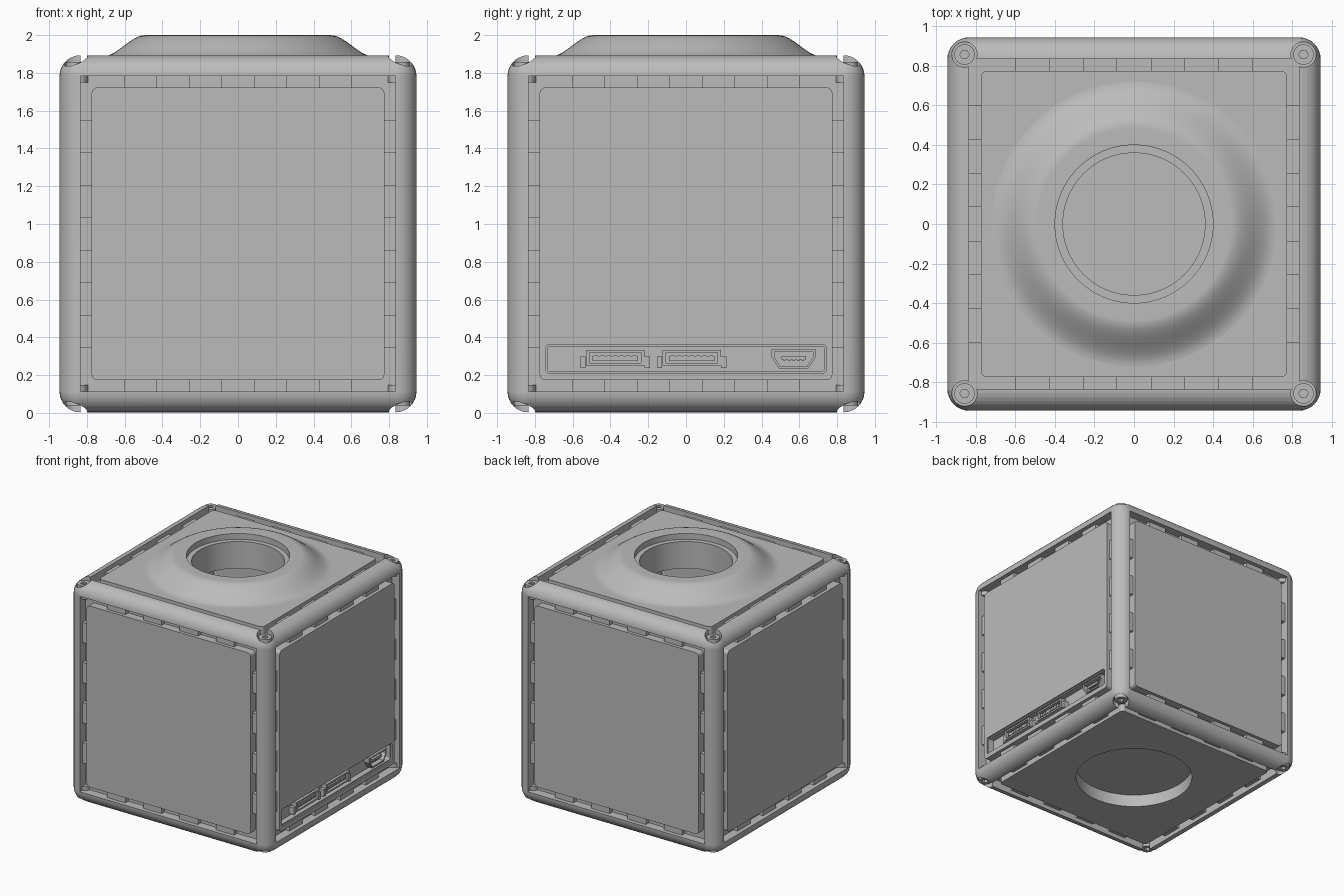
import bpy, bmesh, math
from mathutils import Matrix, Vector

if "Cube" in bpy.data.objects:
    bpy.data.objects.remove(bpy.data.objects["Cube"], do_unlink=True)

grey = bpy.data.materials.new("plain grey")
grey.use_nodes = True
colour = (0.5, 0.5, 0.5, 1)
grey.diffuse_color = colour
grey.node_tree.nodes["Principled BSDF"].inputs["Base Color"].default_value = colour

MID = Vector((0, 0, 0.948))   # centre of the cube
HALF = 0.945                  # half size of the frame
OPEN = 0.835                  # half size of each panel opening
FACE = 0.937                  # panel surface, measured from the centre
BASE = 0.87                   # bottom of the groove round a panel


def frame_of(u, v):
    """Placement whose local z points out of one side of the cube."""
    u, v = Vector(u), Vector(v)
    m = Matrix((u, v, u.cross(v))).transposed().to_4x4()
    return Matrix.Translation(MID) @ m


SIDES = {
    "front": frame_of((1, 0, 0), (0, 0, 1)),
    "back": frame_of((-1, 0, 0), (0, 0, 1)),
    "left": frame_of((0, 1, 0), (0, 0, 1)),
    "right": frame_of((0, -1, 0), (0, 0, 1)),
    "top": frame_of((1, 0, 0), (0, 1, 0)),
    "bottom": frame_of((1, 0, 0), (0, -1, 0)),
}


def to_object(name, bm, place):
    bmesh.ops.recalc_face_normals(bm, faces=bm.faces)
    mesh = bpy.data.meshes.new(name)
    bm.to_mesh(mesh)
    bm.free()
    mesh.transform(place)
    mesh.materials.append(grey)
    ob = bpy.data.objects.new(name, mesh)
    bpy.context.collection.objects.link(ob)
    return ob


def circle(r, n=64, cx=0, cy=0):
    return [(cx + r * math.cos(math.tau * i / n), cy + r * math.sin(math.tau * i / n)) for i in range(n)]


def rect(hw, hh, cx=0, cy=0, r=0, n=4):
    pts = []
    for k, (sx, sy) in enumerate([(1, 1), (-1, 1), (-1, -1), (1, -1)]):
        x, y = cx + sx * (hw - r), cy + sy * (hh - r)
        steps = range(n + 1) if r else [0]
        for i in steps:
            a = math.pi / 2 * (k + i / n)
            pts.append((x + r * math.cos(a), y + r * math.sin(a)))
    return pts


def prism(name, pts, z0, z1, place):
    bm = bmesh.new()
    low = [bm.verts.new((x, y, z0)) for x, y in pts]
    high = [bm.verts.new((x, y, z1)) for x, y in pts]
    bm.faces.new(low)
    bm.faces.new(high)
    for i in range(len(pts)):
        j = (i + 1) % len(pts)
        bm.faces.new((low[i], low[j], high[j], high[i]))
    return to_object(name, bm, place)


def cut(ob, pts, z0, z1, place):
    tool = prism("cutter", pts, z0, z1, place)
    mod = ob.modifiers.new("cut", "BOOLEAN")
    mod.operation, mod.solver, mod.object = "DIFFERENCE", "EXACT", tool
    bpy.context.view_layer.objects.active = ob
    bpy.ops.object.modifier_apply(modifier=mod.name)
    bpy.data.objects.remove(tool, do_unlink=True)


def smooth(ob, angle=35):
    bpy.ops.object.select_all(action="DESELECT")
    ob.select_set(True)
    bpy.context.view_layer.objects.active = ob
    bpy.ops.object.shade_smooth_by_angle(angle=math.radians(angle))
    mod = ob.modifiers.new("even shading", "WEIGHTED_NORMAL")
    mod.keep_sharp = True


# Rounded frame with a square opening through each pair of sides
bm = bmesh.new()
bmesh.ops.create_cube(bm, size=2 * HALF)
bmesh.ops.bevel(bm, geom=bm.edges[:], offset=0.11, segments=8, profile=0.5, affect="EDGES")
frame = to_object("frame", bm, Matrix.Translation(MID))
for side in ("front", "left", "top"):
    cut(frame, rect(OPEN, OPEN), -2, 2, SIDES[side])

# Corner screws in counterbores, top and bottom
SCREW = 0.858
for side in ("top", "bottom"):
    for sx in (-1, 1):
        for sy in (-1, 1):
            x, y = sx * SCREW, sy * SCREW
            cut(frame, circle(0.064, 32, x, y), 0.87, 1.1, SIDES[side])
            head = prism(side + "_screw", circle(0.052, 32, x, y), 0.8, 0.91, SIDES[side])
            cut(head, circle(0.024, 6, x, y), 0.88, 1, SIDES[side])
            smooth(head)
            smooth(prism(side + "_screw_seat", circle(0.064, 32, x, y), 0.8, 0.875, SIDES[side]))
smooth(frame)

# Panels: a base plate, a raised field and the finger tabs round it
FIELD = 0.775
PORT_Z = -0.662
for side, place in SIDES.items():
    plate = prism(side + "_base_plate", rect(OPEN, OPEN), 0.77, BASE, place)
    field = prism(side + "_panel", rect(FIELD, FIELD, r=0.03), BASE - 0.005, FACE, place)
    if side == "top":
        cut(plate, circle(0.36, 96), 0, 2, place)
        cut(field, circle(0.4, 96), 0, 2, place)
    if side == "bottom":
        cut(plate, circle(0.47, 96), 0.83, 2, place)
        cut(field, circle(0.47, 96), 0.8, 2, place)
    if side == "left":
        cut(field, rect(0.742, 0.074, 0, PORT_Z, 0.015), 0.925, 2, place)
        cut(field, rect(0.732, 0.064, 0, PORT_Z, 0.012), 0.876, 2, place)
    smooth(plate)
    smooth(field)
    for k in range(4):
        turn = place @ Matrix.Rotation(k * math.pi / 2, 4, "Z")
        for c in (-0.515, -0.172, 0.172, 0.515):
            prism(side + "_tab", rect(0.086, (OPEN - FIELD) / 2, c, (OPEN + FIELD) / 2), BASE - 0.01, 0.91, turn)

# Flared lens mount turned round the vertical axis
profile = [(0.36, 0.77), (0.36, 1.0), (0.4, 1.0), (0.4, 1.05), (0.405, 1.052), (0.49, 1.052)]
for i in range(1, 13):
    t = i / 12
    drop = t * t * (3 - 2 * t)
    profile.append((0.49 + 0.23 * t, 1.052 + (FACE - 1.052) * drop))
profile.append((0.72, 0.9))
profile.append((0.45, 0.77))
bm = bmesh.new()
rings = [[bm.verts.new((x, y, z)) for x, y in circle(r, 96)] for r, z in profile]
for a, b in zip(rings, rings[1:] + rings[:1]):
    for i in range(96):
        j = (i + 1) % 96
        bm.faces.new((a[i], a[j], b[j], b[i]))
smooth(to_object("lens_mount", bm, SIDES["top"]))

# Two data sockets in the port recess
ports = SIDES["left"]
for c in (-0.375, 0.03):
    shell = prism("data_socket", rect(0.155, 0.042, c, PORT_Z + 0.006), 0.87, 0.925, ports)
    cut(shell, rect(0.137, 0.028, c, PORT_Z + 0.006), 0.885, 1, ports)
    prism("data_socket_tongue", rect(0.12, 0.013, c, PORT_Z + 0.002), 0.87, 0.915, ports)
    for k in range(7):
        prism("data_socket_pin", rect(0.011, 0.013, c + (k - 3) * 0.034, PORT_Z + 0.004), 0.87, 0.919, ports)
    for s in (-1, 1):
        prism("data_socket_ear", rect(0.014, 0.03, c + s * 0.17, PORT_Z - 0.018), 0.87, 0.92, ports)

# Small power socket with chamfered lower corners
def chamfered(hw, hh, c=0.57):
    drop = hh * 0.8
    return [(c + x, PORT_Z + y) for x, y in
            [(hw, hh), (-hw, hh), (-hw, hh - drop), (-hw + drop, -hh), (hw - drop, -hh), (hw, hh - drop)]]


power = prism("power_socket", chamfered(0.118, 0.05), 0.87, 0.925, ports)
cut(power, chamfered(0.102, 0.038), 0.885, 1, ports)
prism("power_socket_tongue", rect(0.065, 0.009, 0.57, PORT_Z + 0.006), 0.87, 0.915, ports)
for k in range(5):
    prism("power_socket_pin", rect(0.006, 0.006, 0.57 + (k - 2) * 0.024, PORT_Z - 0.004), 0.87, 0.915, ports)
